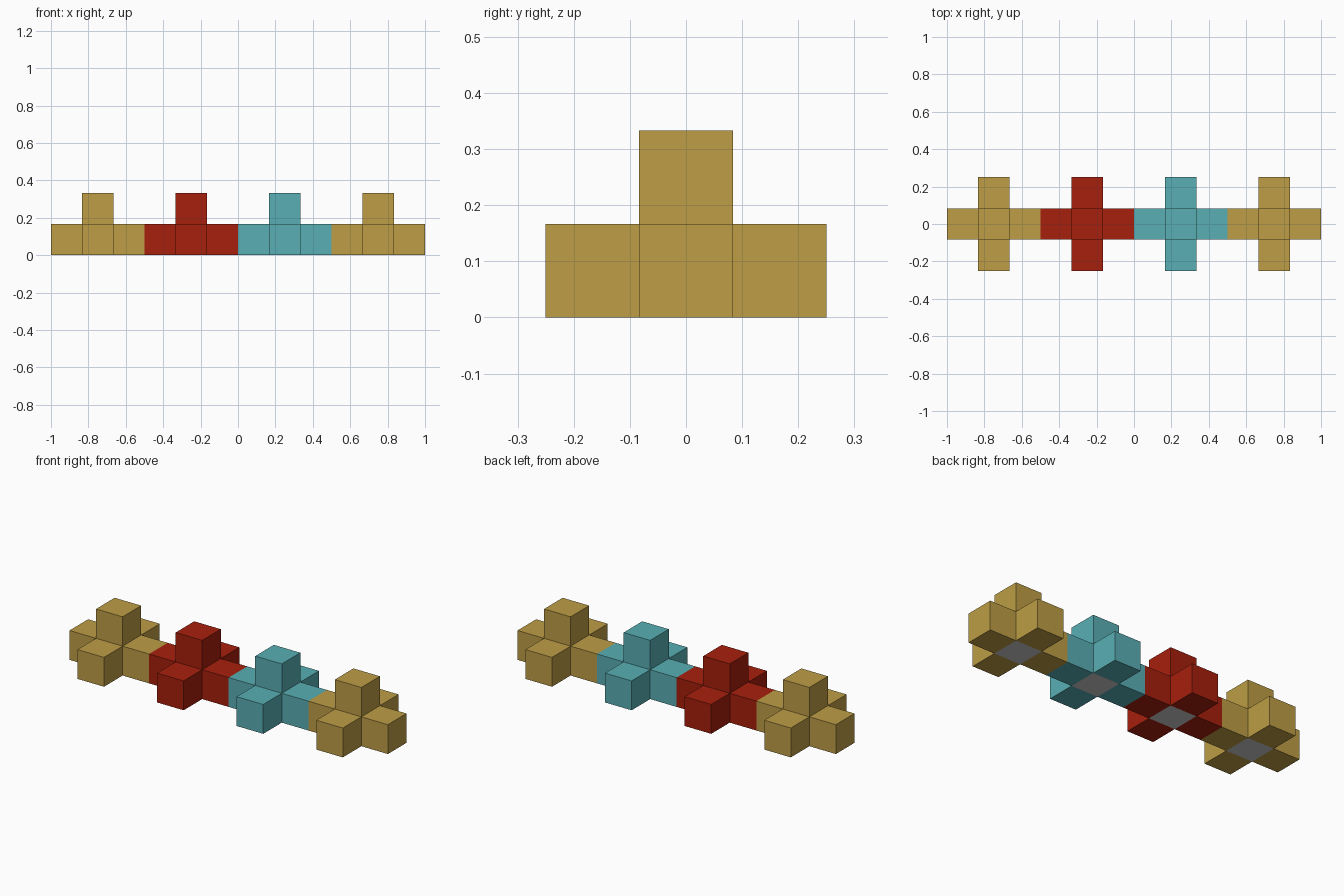
import bpy
import bmesh

cube = bpy.data.objects.get("Cube")
if cube:
    bpy.data.objects.remove(cube, do_unlink=True)

CELL = 1 / 6  # edge of one small cube


def make_material(name, color):
    mat = bpy.data.materials.new(name)
    mat.use_nodes = True
    mat.diffuse_color = (*color, 1)
    mat.node_tree.nodes["Principled BSDF"].inputs["Base Color"].default_value = (*color, 1)
    return mat


gold = make_material("gold", (0.51, 0.34, 0.06))
red = make_material("red", (0.39, 0.014, 0.004))
teal = make_material("teal", (0.10, 0.43, 0.46))
grey = make_material("grey", (0.58, 0.58, 0.58))


def make_cross(name, x, mat):
    """A core cube with arms extruded from every face but the bottom."""
    bm = bmesh.new()
    bmesh.ops.create_cube(bm, size=CELL)
    bm.normal_update()
    sides = [f for f in bm.faces if f.normal.z > -0.5]
    bottom = next(f for f in bm.faces if f.normal.z < -0.5)
    for face in sides:
        offset = face.normal * CELL
        cap = bmesh.ops.extrude_discrete_faces(bm, faces=[face])["faces"][0]
        bmesh.ops.translate(bm, verts=cap.verts, vec=offset)
    # Arms are painted, the underside of the core stays bare
    for face in bm.faces:
        face.material_index = 0
    bottom.material_index = 1
    bmesh.ops.recalc_face_normals(bm, faces=bm.faces)
    mesh = bpy.data.meshes.new(name)
    bm.to_mesh(mesh)
    bm.free()
    mesh.materials.append(mat)
    mesh.materials.append(grey)
    obj = bpy.data.objects.new(name, mesh)
    obj.location = (x, 0, CELL / 2)
    bpy.context.collection.objects.link(obj)


# Row of four crosses, touching arm to arm
row = [("right_end_cross", gold), ("right_middle_cross", red),
       ("left_middle_cross", teal), ("left_end_cross", gold)]
for i, (name, mat) in enumerate(row):
    make_cross(name, (i - 1.5) * 3 * CELL, mat)
